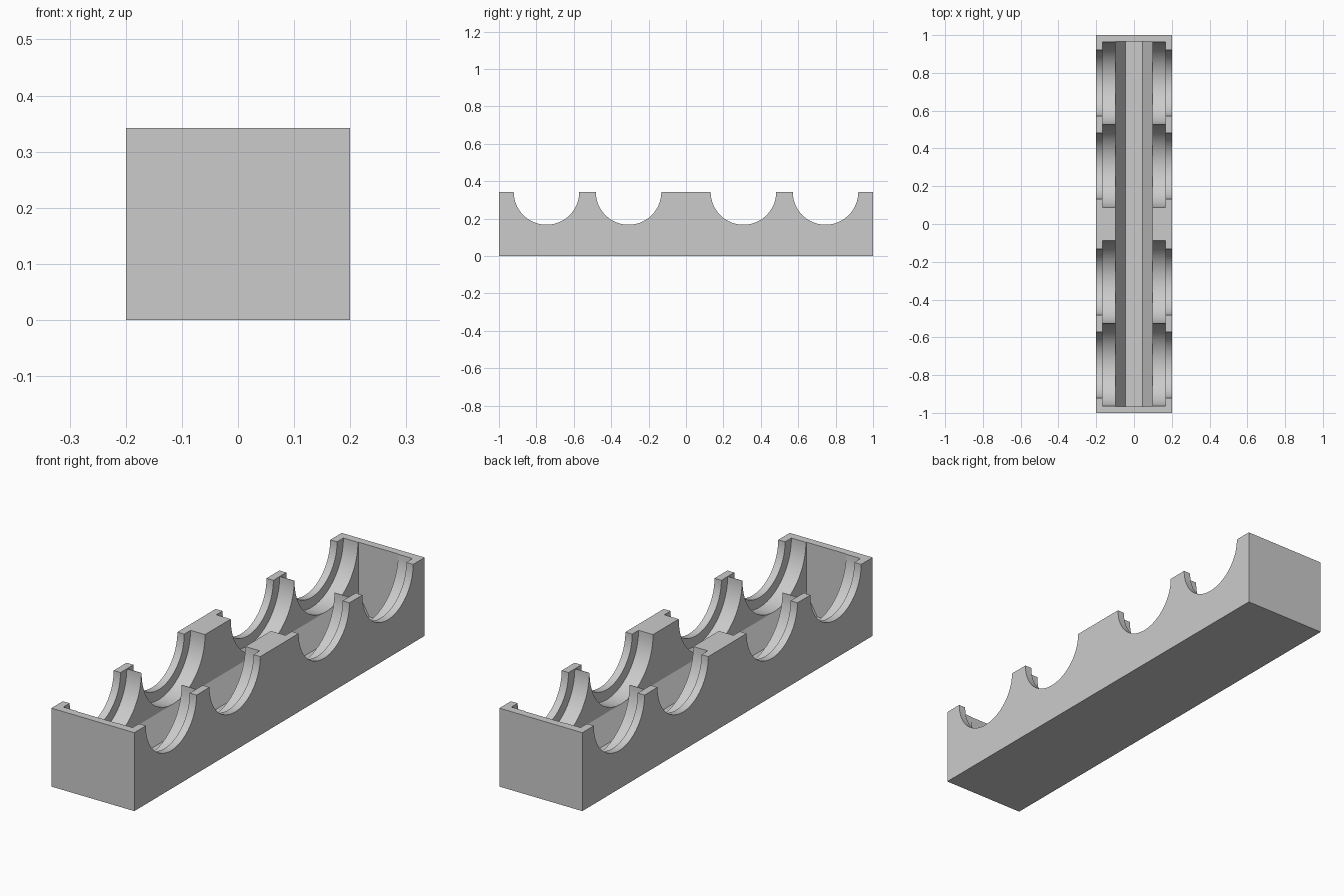
import bpy, bmesh
from math import sin, cos, pi, radians

cube = bpy.data.objects.get("Cube")
if cube:
    bpy.data.objects.remove(cube, do_unlink=True)

HALF_W, HALF_L, H = 0.2, 1.0, 0.342
GROOVE_X, INNER_X, INNER_Y = 0.167, 0.097, 0.967
CENTRES = (-0.746, -0.307, 0.307, 0.746)
FLOOR_Z = 0.03

grey = bpy.data.materials.new("light grey")
grey.use_nodes = True
colour = (0.6, 0.6, 0.6, 1)
grey.diffuse_color = colour
grey.node_tree.nodes["Principled BSDF"].inputs["Base Color"].default_value = colour


def extrude(name, points, direction):
    """Extrude a closed outline of 3D points along a vector."""
    bm = bmesh.new()
    face = bm.faces.new([bm.verts.new(p) for p in points])
    result = bmesh.ops.extrude_face_region(bm, geom=[face], use_keep_orig=True)
    moved = [v for v in result["geom"] if isinstance(v, bmesh.types.BMVert)]
    bmesh.ops.translate(bm, verts=moved, vec=direction)
    bmesh.ops.recalc_face_normals(bm, faces=bm.faces)
    mesh = bpy.data.meshes.new(name)
    bm.to_mesh(mesh)
    bm.free()
    mesh.materials.append(grey)
    obj = bpy.data.objects.new(name, mesh)
    bpy.context.collection.objects.link(obj)
    bpy.ops.object.select_all(action="DESELECT")
    obj.select_set(True)
    bpy.context.view_layer.objects.active = obj
    bpy.ops.object.shade_smooth_by_angle(angle=radians(30))
    return obj


def scalloped(half_length, radius, steps=40):
    """Side outline with half-round cradles cut into the top edge."""
    outline = [(half_length, 0), (-half_length, 0), (-half_length, H)]
    for c in CENTRES:
        for i in range(steps + 1):
            a = pi * i / steps
            outline.append((c - radius * cos(a), H - radius * sin(a)))
    return outline + [(half_length, H)]


# Side walls: thin outer lip with small cradles, wider inner band with larger ones
groove_r = 0.2185
for side, sign in (("left", 1), ("right", -1)):
    extrude(side + "_outer_wall",
            [(sign * GROOVE_X, y, z) for y, z in scalloped(HALF_L, 0.175)],
            (sign * (HALF_W - GROOVE_X), 0, 0))
    extrude(side + "_grooved_cradles",
            [(sign * INNER_X, y, z) for y, z in scalloped(INNER_Y, groove_r)],
            (sign * (GROOVE_X - INNER_X), 0, 0))

# End walls
for end, sign in (("front", -1), ("back", 1)):
    extrude(end + "_end_wall",
            [(x, sign * INNER_Y, z) for x, z in
             ((-GROOVE_X, 0), (GROOVE_X, 0), (GROOVE_X, H), (-GROOVE_X, H))],
            (0, sign * (HALF_L - INNER_Y), 0))

# Trough floor with sloping sides
slope_top = H - groove_r
trough = [(INNER_X, 0), (INNER_X, slope_top), (0.044, FLOOR_Z)]
trough += [(-x, z) for x, z in reversed(trough)]
extrude("trough_floor", [(x, -INNER_Y, z) for x, z in trough], (0, 2 * INNER_Y, 0))
